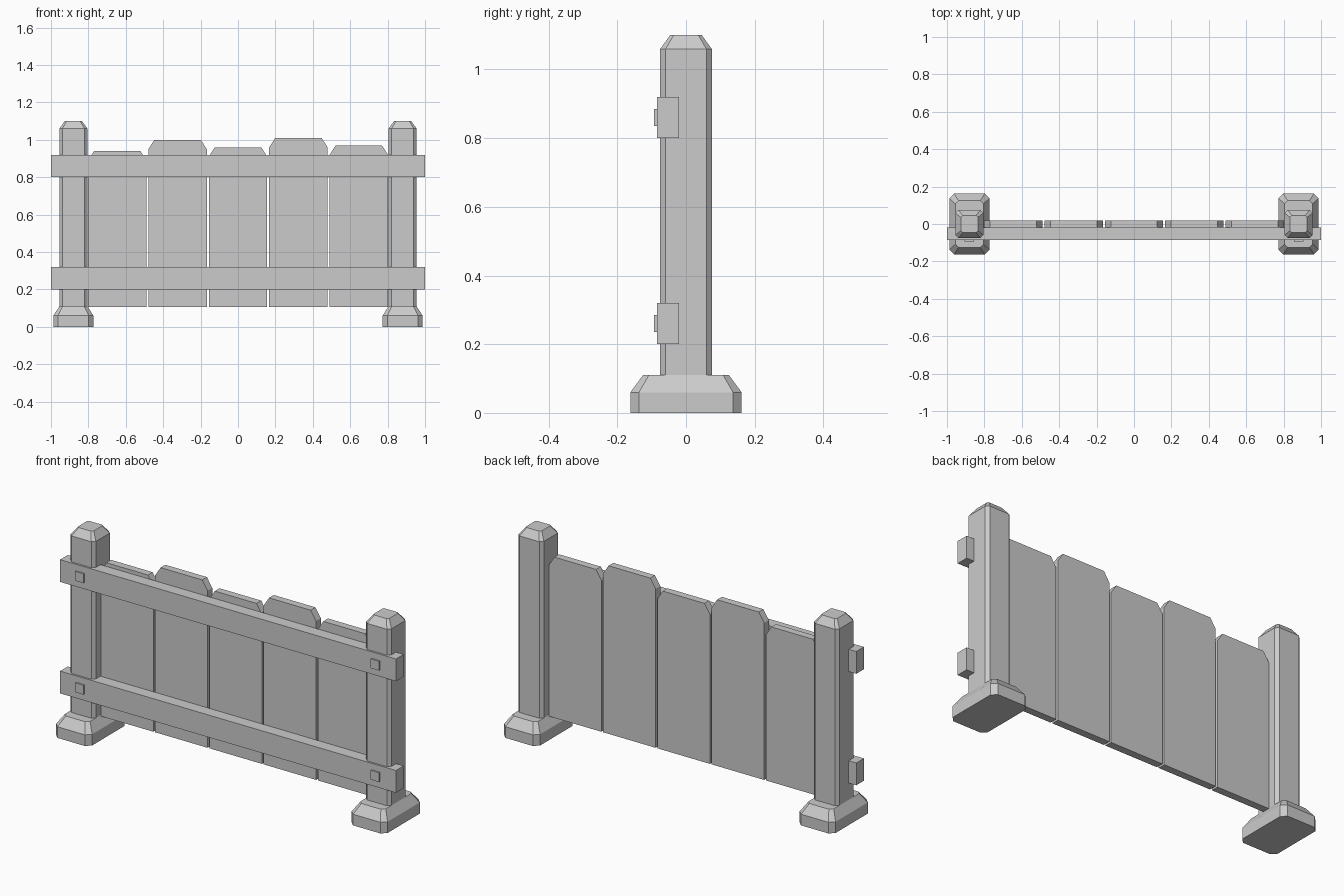
import bpy
import bmesh

cube = bpy.data.objects.get("Cube")
if cube:
    bpy.data.objects.remove(cube, do_unlink=True)

grey = bpy.data.materials.new("plain grey")
grey.use_nodes = True
COLOUR = (0.6, 0.6, 0.6, 1)
grey.diffuse_color = COLOUR
grey.node_tree.nodes["Principled BSDF"].inputs["Base Color"].default_value = COLOUR


def loft(name, rings, location):
    """Join rings of points with flat sides and close both ends."""
    bm = bmesh.new()
    loops = [[bm.verts.new(p) for p in ring] for ring in rings]
    n = len(loops[0])
    for a, b in zip(loops, loops[1:]):
        for i in range(n):
            j = (i + 1) % n
            bm.faces.new((a[i], a[j], b[j], b[i]))
    bm.faces.new(loops[0][::-1])
    bm.faces.new(loops[-1])
    bmesh.ops.recalc_face_normals(bm, faces=bm.faces)
    mesh = bpy.data.meshes.new(name)
    bm.to_mesh(mesh)
    bm.free()
    mesh.materials.append(grey)
    obj = bpy.data.objects.new(name, mesh)
    obj.location = location
    bpy.context.scene.collection.objects.link(obj)


def octagon(hx, hy, cut, z):
    """Rectangle with cut corners at height z."""
    return [(hx, cut - hy, z), (hx, hy - cut, z), (hx - cut, hy, z), (cut - hx, hy, z),
            (-hx, hy - cut, z), (-hx, cut - hy, z), (cut - hx, -hy, z), (hx - cut, -hy, z)]


def box(name, hx, hy, hz, location):
    corners = [(-hx, -hy), (hx, -hy), (hx, hy), (-hx, hy)]
    loft(name, [[(x, y, z) for x, y in corners] for z in (-hz, hz)], location)


POST_X = 0.88
RAILS = {"lower": 0.26, "upper": 0.86}

# Posts with tapered caps, standing on bevelled feet
for side, x in (("right", -POST_X), ("left", POST_X)):
    loft(side + "_foot", [octagon(0.107, 0.162, 0.025, 0), octagon(0.107, 0.162, 0.025, 0.06),
                          octagon(0.075, 0.125, 0.017, 0.11)], (x, 0, 0))
    loft(side + "_post", [octagon(0.075, 0.075, 0.016, 0.1), octagon(0.075, 0.075, 0.016, 1.06),
                          octagon(0.046, 0.046, 0.01, 1.1)], (x, 0, 0))
    # Square pegs holding the rails
    for level, z in RAILS.items():
        box(f"{side}_{level}_peg", 0.025, 0.01, 0.025, (x, -0.083, z))

# Rails across the front
for level, z in RAILS.items():
    box(level + "_rail", 1, 0.0325, 0.06, (0, -0.0525, z))

# Planks with clipped top corners and uneven heights
HALF, BOTTOM = 0.156, 0.105
for i, top in enumerate((0.94, 1.0, 0.96, 1.01, 0.97)):
    outline = [(-HALF, BOTTOM), (HALF, BOTTOM), (HALF, top - 0.05),
               (HALF - 0.032, top), (0.032 - HALF, top), (-HALF, top - 0.05)]
    rings = [[(x, y, z) for x, z in outline] for y in (-0.02, 0.02)]
    loft(f"plank_{i + 1}", rings, ((i - 2) * 0.323, 0, 0))
